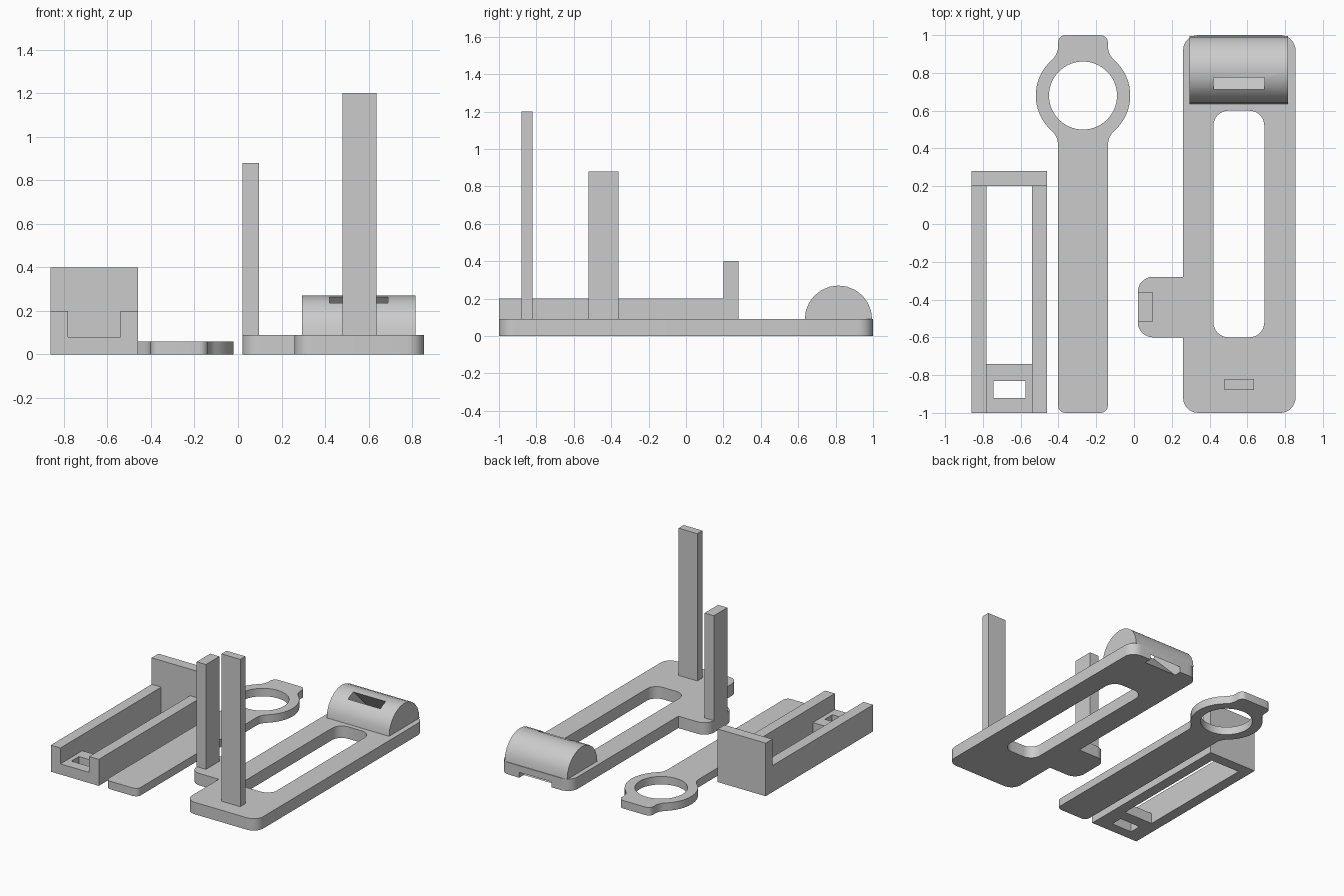
import bpy, bmesh
from math import sin, cos, pi, radians, sqrt, atan2

cube = bpy.data.objects.get("Cube")
if cube:
    bpy.data.objects.remove(cube, do_unlink=True)

grey = bpy.data.materials.new("plain grey")
grey.use_nodes = True
colour = (0.6, 0.6, 0.6, 1)
grey.diffuse_color = colour
grey.node_tree.nodes["Principled BSDF"].inputs["Base Color"].default_value = colour


def prism(name, outline, lo, hi, axis="z"):
    """Extrude an xy outline along z, or a yz outline along x."""
    bm = bmesh.new()
    place = (lambda a, b: (a, b, lo)) if axis == "z" else (lambda a, b: (lo, a, b))
    face = bm.faces.new([bm.verts.new(place(a, b)) for a, b in outline])
    new = bmesh.ops.extrude_face_region(bm, geom=[face])["geom"]
    shift = (0, 0, hi - lo) if axis == "z" else (hi - lo, 0, 0)
    bmesh.ops.translate(bm, vec=shift, verts=[g for g in new if isinstance(g, bmesh.types.BMVert)])
    bmesh.ops.recalc_face_normals(bm, faces=bm.faces)
    mesh = bpy.data.meshes.new(name)
    bm.to_mesh(mesh)
    bm.free()
    mesh.materials.append(grey)
    ob = bpy.data.objects.new(name, mesh)
    bpy.context.collection.objects.link(ob)
    return ob


def box(name, x, y, z):
    return prism(name, [(x[0], y[0]), (x[1], y[0]), (x[1], y[1]), (x[0], y[1])], *z)


def arc(cx, cy, r, start, end, n):
    angles = [radians(start + (end - start) * i / n) for i in range(n + 1)]
    return [(cx + r * cos(t), cy + r * sin(t)) for t in angles]


def rounded(corners, n=8):
    """Outline of right-angled corners (x, y, radius)."""
    out = []
    for i, (x, y, r) in enumerate(corners):
        if not r:
            out.append((x, y))
            continue
        px, py, _ = corners[i - 1]
        qx, qy, _ = corners[(i + 1) % len(corners)]
        dl, el = abs(x - px) + abs(y - py), abs(qx - x) + abs(qy - y)
        d, e = ((x - px) / dl, (y - py) / dl), ((qx - x) / el, (qy - y) / el)
        for k in range(n + 1):
            c, s = 1 - cos(k * pi / 2 / n), 1 - sin(k * pi / 2 / n)
            out.append((x + r * (e[0] * c - d[0] * s), y + r * (e[1] * c - d[1] * s)))
    return out


def cut(ob, cutter):
    cutter.hide_render = True
    mod = ob.modifiers.new("cut", "BOOLEAN")
    mod.operation, mod.solver, mod.object = "DIFFERENCE", "EXACT", cutter
    bpy.context.view_layer.update()
    mesh = bpy.data.meshes.new_from_object(ob.evaluated_get(bpy.context.evaluated_depsgraph_get()))
    ob.modifiers.clear()
    ob.data = mesh


def smooth(ob):
    bpy.ops.object.select_all(action="DESELECT")
    ob.select_set(True)
    bpy.context.view_layer.objects.active = ob
    bpy.ops.object.shade_smooth_by_angle(angle=radians(30))


# Base plate with side tab and long window
base = prism("base_plate", rounded([
    (.26, -1, .08), (.855, -1, .08), (.855, 1, .08), (.26, 1, .08),
    (.26, -.28, 0), (.02, -.28, .08), (.02, -.6, .08), (.26, -.6, 0)]), 0, .09)
window = prism("window_cutter", rounded([
    (.42, -.6, .08), (.69, -.6, .08), (.69, .6, .08), (.42, .6, .08)]), -.1, .2)
cut(base, window)

# Half-round hump with a slanted slot running out through the back edge
hump = prism("half_round_hump", arc(.815, .09, .18, 0, 180, 12), .295, .815, "x")
slot = prism("slot_cutter", [(.646, .3), (.74, .3), (1.09, -.05), (.996, -.05)], .42, .69, "x")
cut(base, slot)
cut(hump, slot)

# Upright posts
box("tall_post", (.48, .635), (-.88, -.82), (.09, 1.2))
box("side_post", (.02, .097), (-.52, -.36), (.09, .88))

# Flat arm ending in a ring, mirrored about its own centre line
mid, ring_y, half, ring_r, fillet = -.27, .68, .132, .25, .1
dy = sqrt((ring_r + fillet) ** 2 - (half + fillet) ** 2)
a = 180 / pi * atan2(dy, half + fillet)
side = (arc(half - .04, -.96, .04, -90, 0, 6)
        + arc(half + fillet, ring_y - dy, fillet, 180, 180 - a, 6)
        + arc(0, ring_y, ring_r, -a, a, 16)[1:-1]
        + arc(half + fillet, ring_y + dy, fillet, a - 180, -180, 6)
        + arc(half - .04, .96, .04, 0, 90, 6))
outline = [(mid + x, y) for x, y in side] + [(mid - x, y) for x, y in reversed(side)]
arm = prism("ring_arm", outline, 0, .06)
hole = prism("ring_cutter", arc(mid, ring_y, .18, 0, 354, 59), -.1, .2)
cut(arm, hole)

# Open channel: two walls, end block and a short slotted floor
for name, x in (("right", (-.86, -.78)), ("left", (-.54, -.46))):
    box(f"channel_{name}_wall", x, (-1, .2), (0, .2))
box("channel_end_block", (-.86, -.46), (.2, .28), (0, .4))
floor = box("channel_floor", (-.78, -.54), (-1, -.74), (0, .08))
floor_hole = box("floor_cutter", (-.745, -.575), (-.92, -.83), (-.1, .2))
cut(floor, floor_hole)

for cutter in (window, slot, hole, floor_hole):
    bpy.data.objects.remove(cutter, do_unlink=True)
for ob in (base, hump, arm):
    smooth(ob)
